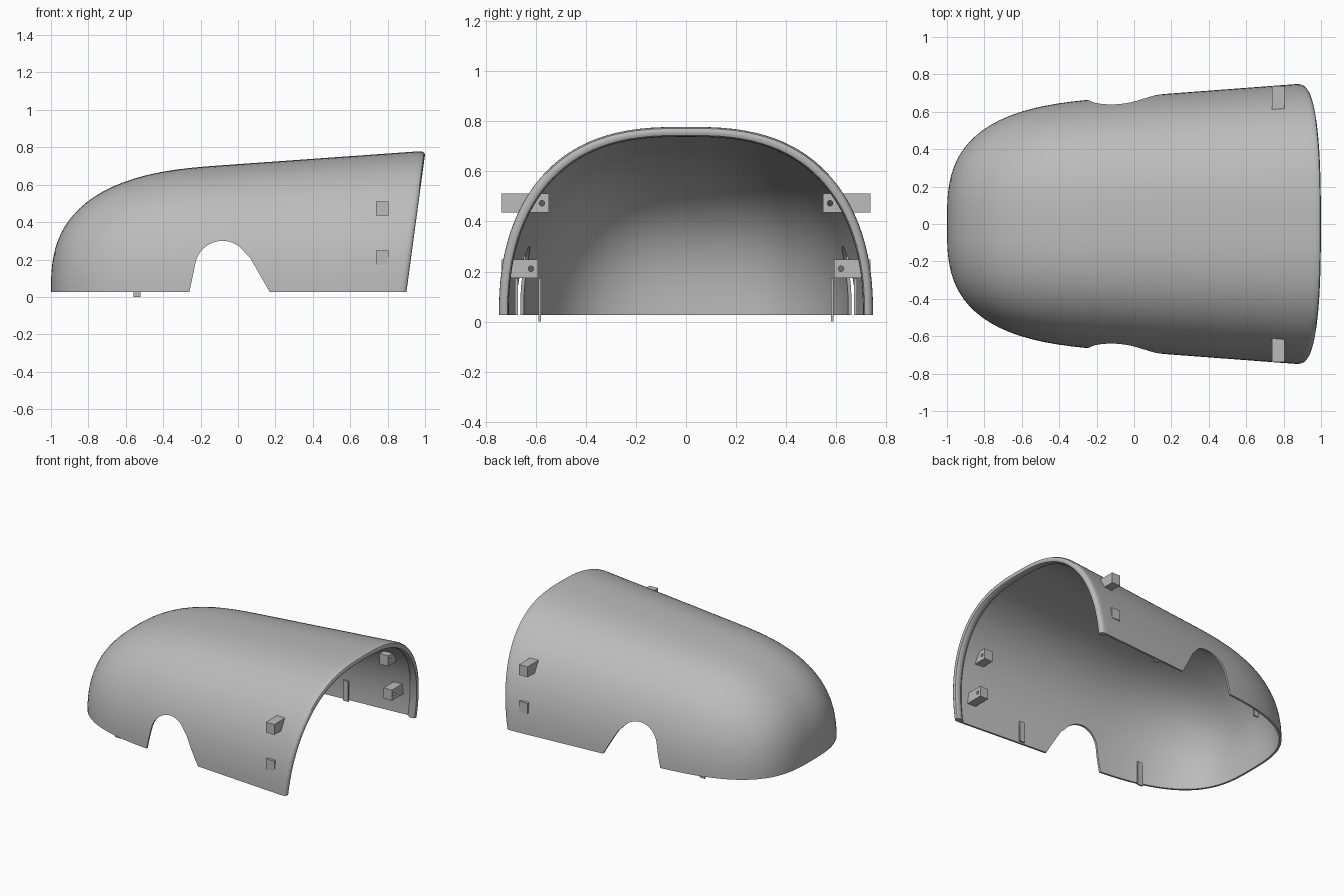
import bpy, bmesh, math

if "Cube" in bpy.data.objects:
    bpy.data.objects.remove(bpy.data.objects["Cube"])

grey = bpy.data.materials.new("light grey")
grey.diffuse_color = (0.5, 0.5, 0.5, 1)
grey.use_nodes = True
grey.node_tree.nodes["Principled BSDF"].inputs["Base Color"].default_value = grey.diffuse_color
BASE, WALL, SEG = 0.026, 0.014, 60


def finish(name, bm):
    bmesh.ops.recalc_face_normals(bm, faces=bm.faces)
    me = bpy.data.meshes.new(name)
    bm.to_mesh(me)
    bm.free()
    me.materials.append(grey)
    ob = bpy.data.objects.new(name, me)
    bpy.context.collection.objects.link(ob)
    return ob


def select(ob):
    bpy.ops.object.select_all(action='DESELECT')
    ob.select_set(True)
    bpy.context.view_layer.objects.active = ob


def cut(ob, cutter):
    mod = ob.modifiers.new("cut", 'BOOLEAN')
    mod.operation, mod.solver, mod.object = 'DIFFERENCE', 'EXACT', cutter
    select(ob)
    bpy.ops.object.modifier_apply(modifier="cut")
    bpy.data.objects.remove(cutter)


# Half width and height of the body at a given x, inset by off
def size(x, off):
    u = max(0.0, min(1.0, (-0.1 - x) / (0.9 - off)))
    w = (0.683 + 0.075 * x - off) * (1 - u ** 3.05) ** (1 / 3.05)
    h = (0.684 + 0.071 * x - off) * (1 - u ** 2.75) ** (1 / 2.75)
    return w, h


# One arched cross-section, leaning back towards the open rear
def ring(bm, x0, off):
    s = max(0.0, min(1.0, (x0 + 0.2) / 0.8))
    lean = 0.135 * s * s * (3 - 2 * s)
    verts = []
    for j in range(SEG + 1):
        a = math.pi * j / SEG
        c, sn = math.cos(a), max(0.0, math.sin(a))
        if j in (0, SEG):
            sn = 0.0
        x = x0
        for _ in range(5):
            w, h = size(x, off)
            z = BASE + h * sn ** (2 / 2.2)
            x = x0 + lean * z
        y = math.copysign(w * abs(c) ** (2 / 2.7), c)
        verts.append(bm.verts.new((x, y, z)))
    return verts


def stations(off):
    nose = [-0.1 - (0.9 - off) * math.cos(math.pi / 2 * (i / 24) ** 1.4) for i in range(1, 25)]
    return nose + [-0.1 + 0.93 * i / 12 for i in range(1, 13)]


# Shell: outer skin, rolled rear lip, inner skin
bm = bmesh.new()
outer = [ring(bm, x, 0) for x in stations(0)]
inner = [ring(bm, x, WALL) for x in stations(WALL)]
lip = [ring(bm, x, o) for x, o in ((0.862, 0), (0.878, 0.002), (0.89, 0.008), (0.896, 0.017),
                                   (0.897, 0.028), (0.894, 0.036), (0.885, 0.04),
                                   (0.862, 0.04), (0.85, 0.034))]
path = outer + lip + inner[::-1]
for a, b in zip(path, path[1:]):
    for j in range(SEG):
        bm.faces.new((a[j], a[j + 1], b[j + 1], b[j]))
tip_out = bm.verts.new((-1, 0, BASE))
tip_in = bm.verts.new((-1 + WALL, 0, BASE))
for tip, r in ((tip_out, outer[0]), (tip_in, inner[0])):
    for j in range(SEG):
        bm.faces.new((tip, r[j], r[j + 1]))
for e in (0, SEG):      # flat bottom edge
    bm.faces.new((tip_out, outer[0][e], inner[0][e], tip_in))
    for i in range(len(outer) - 1):
        bm.faces.new((outer[i][e], outer[i + 1][e], inner[i + 1][e], inner[i][e]))
    bm.faces.new([outer[-1][e]] + [r[e] for r in lip] + [inner[-1][e]])
shell = finish("shell", bm)

# Wheel arch opening through both sides
outline = [(0.181, 0.006), (0.17, 0.026), (0.064, 0.211)]
outline += [(-0.083 + 0.147 * math.cos(t), 0.153 + 0.147 * math.sin(t))
            for t in [math.radians(27 + 141 * i / 20) for i in range(1, 21)]]
outline += [(-0.26, 0.026), (-0.264, 0.006)]
bm = bmesh.new()
face = bm.faces.new([bm.verts.new((x, -1, z)) for x, z in outline])
ext = bmesh.ops.extrude_face_region(bm, geom=[face])
bmesh.ops.translate(bm, vec=(0, 2, 0), verts=[v for v in ext['geom'] if isinstance(v, bmesh.types.BMVert)])
cut(shell, finish("arch_cutter", bm))
select(shell)
bpy.ops.object.shade_smooth_by_angle(angle=math.radians(35))


def box(name, x, y, z):
    bm = bmesh.new()
    bmesh.ops.create_cube(bm, size=1)
    for v in bm.verts:
        for k, (lo, hi) in enumerate((x, y, z)):
            v.co[k] = lo if v.co[k] < 0 else hi
    return finish(name, bm)


for side, tag in ((-1, "front"), (1, "back")):
    def span(a, b):
        return tuple(sorted((side * a, side * b)))
    # Mounting brackets with a bolt hole
    for level, y_in, z in (("upper", 0.548, 0.436), ("lower", 0.592, 0.174)):
        bracket = box(f"{level}_bracket_{tag}", (0.738, 0.804), span(y_in, 0.738), (z, z + 0.075))
        bpy.ops.mesh.primitive_cylinder_add(vertices=16, radius=0.011, depth=0.2,
                                            location=(0.77, side * (y_in + 0.028), z + 0.037),
                                            rotation=(0, math.pi / 2, 0))
        cut(bracket, bpy.context.object)
    # Upright locating tabs inside the lower edge
    box(f"nose_tab_{tag}", (-0.56, -0.52), span(0.579, 0.589), (0, 0.172))
    box(f"side_tab_{tag}", (0.36, 0.4), span(0.672, 0.683), (0.026, 0.172))
